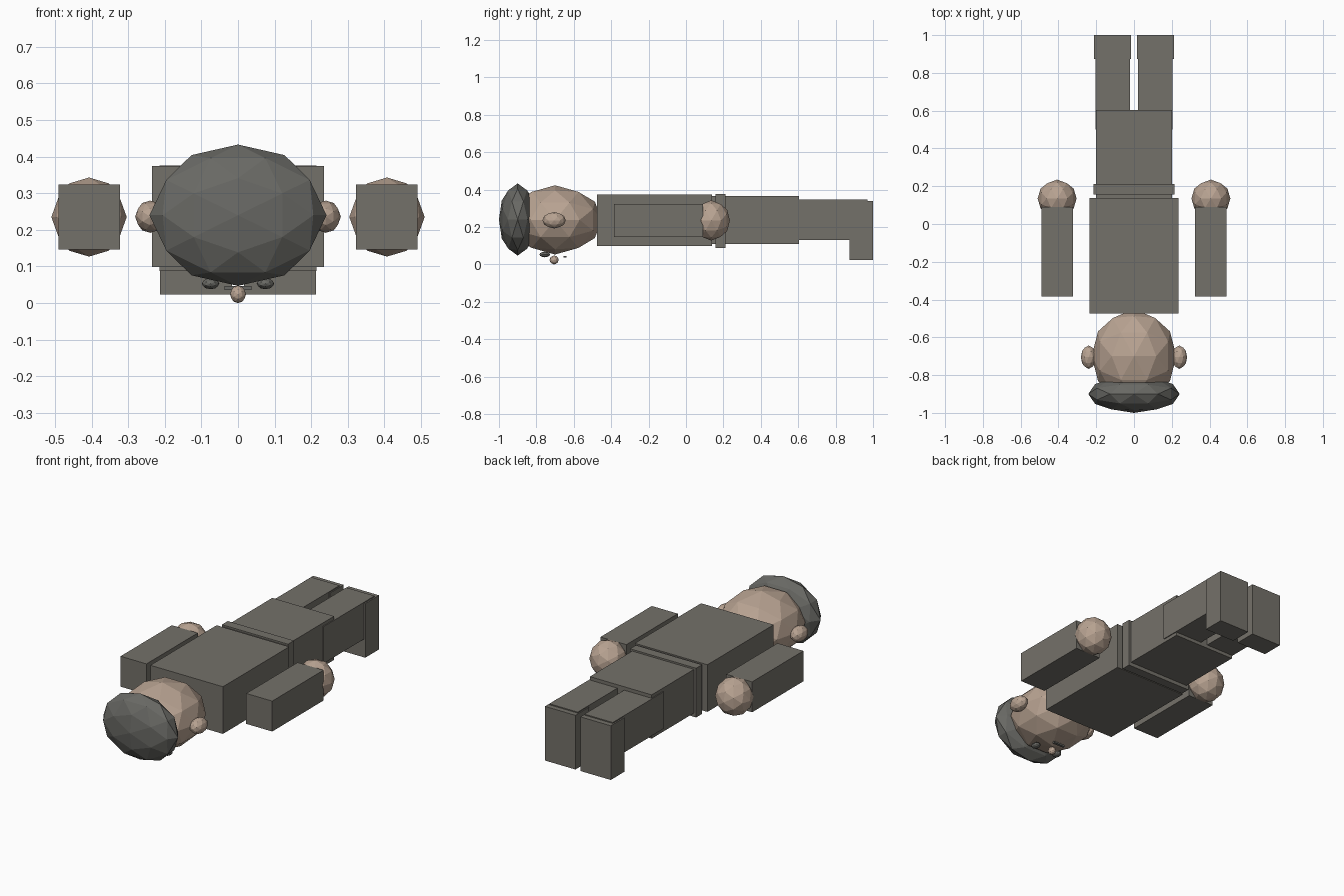
import bpy
import bmesh
import math
from mathutils import Matrix, Vector

cube = bpy.data.objects.get("Cube")
if cube:
    bpy.data.objects.remove(cube, do_unlink=True)


def material(name, rgb):
    mat = bpy.data.materials.new(name)
    mat.use_nodes = True
    mat.diffuse_color = (*rgb, 1)
    bsdf = mat.node_tree.nodes["Principled BSDF"]
    bsdf.inputs["Base Color"].default_value = (*rgb, 1)
    bsdf.inputs["Roughness"].default_value = 0.9
    return mat


CLOTH = material("warm_grey_cloth", (0.175, 0.165, 0.143))
HAIR = material("dark_grey_hair", (0.14, 0.14, 0.128))
SKIN = material("tan_skin", (0.48, 0.366, 0.287))


def finish(name, bm, mat):
    mesh = bpy.data.meshes.new(name)
    bm.to_mesh(mesh)
    bm.free()
    mesh.materials.append(mat)
    obj = bpy.data.objects.new(name, mesh)
    bpy.context.collection.objects.link(obj)
    return obj


def box(name, low, high, mat=CLOTH):
    """Box between two opposite corners."""
    low, high = Vector(low), Vector(high)
    bm = bmesh.new()
    bmesh.ops.create_cube(bm, size=1)
    bmesh.ops.scale(bm, vec=high - low, verts=bm.verts)
    bmesh.ops.translate(bm, vec=(low + high) / 2, verts=bm.verts)
    return finish(name, bm, mat)


def ball(name, centre, radii, mat=SKIN):
    """Faceted ellipsoid with an edge midpoint on every axis."""
    bm = bmesh.new()
    bmesh.ops.create_icosphere(bm, subdivisions=2, radius=1)
    turn = Matrix.Rotation(-math.atan(2) / 2, 3, 'Y')
    bmesh.ops.rotate(bm, matrix=turn, verts=bm.verts)
    bmesh.ops.scale(bm, vec=radii, verts=bm.verts)
    bmesh.ops.translate(bm, vec=centre, verts=bm.verts)
    return finish(name, bm, mat)


def mirrored(obj):
    """Give a left-hand part its right-hand twin."""
    mod = obj.modifiers.new("mirror", 'MIRROR')
    mod.use_axis[0] = True
    mod.use_clip = False
    mod.use_mirror_merge = False


# Body, lying face down with the head towards the front
box("torso", (-0.235, -0.475, 0.098), (0.235, 0.138, 0.374))
box("belt", (-0.214, 0.157, 0.088), (0.214, 0.212, 0.376))
box("hips", (-0.2, 0.1, 0.11), (0.2, 0.603, 0.366))

# Limbs
mirrored(box("legs", (0.022, 0.5, 0.13), (0.205, 0.97, 0.346)))
mirrored(box("shoes", (0.016, 0.873, 0.023), (0.213, 1.0, 0.34)))
mirrored(box("arms", (0.323, -0.385, 0.146), (0.491, 0.09, 0.324)))
mirrored(ball("hands", (0.407, 0.135, 0.235), (0.103, 0.1, 0.108)))

# Head and face
ball("head", (0, -0.7, 0.238), (0.224, 0.25, 0.185))
ball("hair", (0, -0.9, 0.24), (0.242, 0.1, 0.193), HAIR)
mirrored(ball("ears", (0.24, -0.705, 0.236), (0.041, 0.062, 0.044)))
mirrored(ball("eyes", (0.075, -0.755, 0.053), (0.024, 0.028, 0.015), HAIR))
ball("nose", (0, -0.705, 0.024), (0.022, 0.024, 0.024))
box("mouth", (-0.037, -0.655, 0.036), (0.037, -0.64, 0.046), HAIR)
